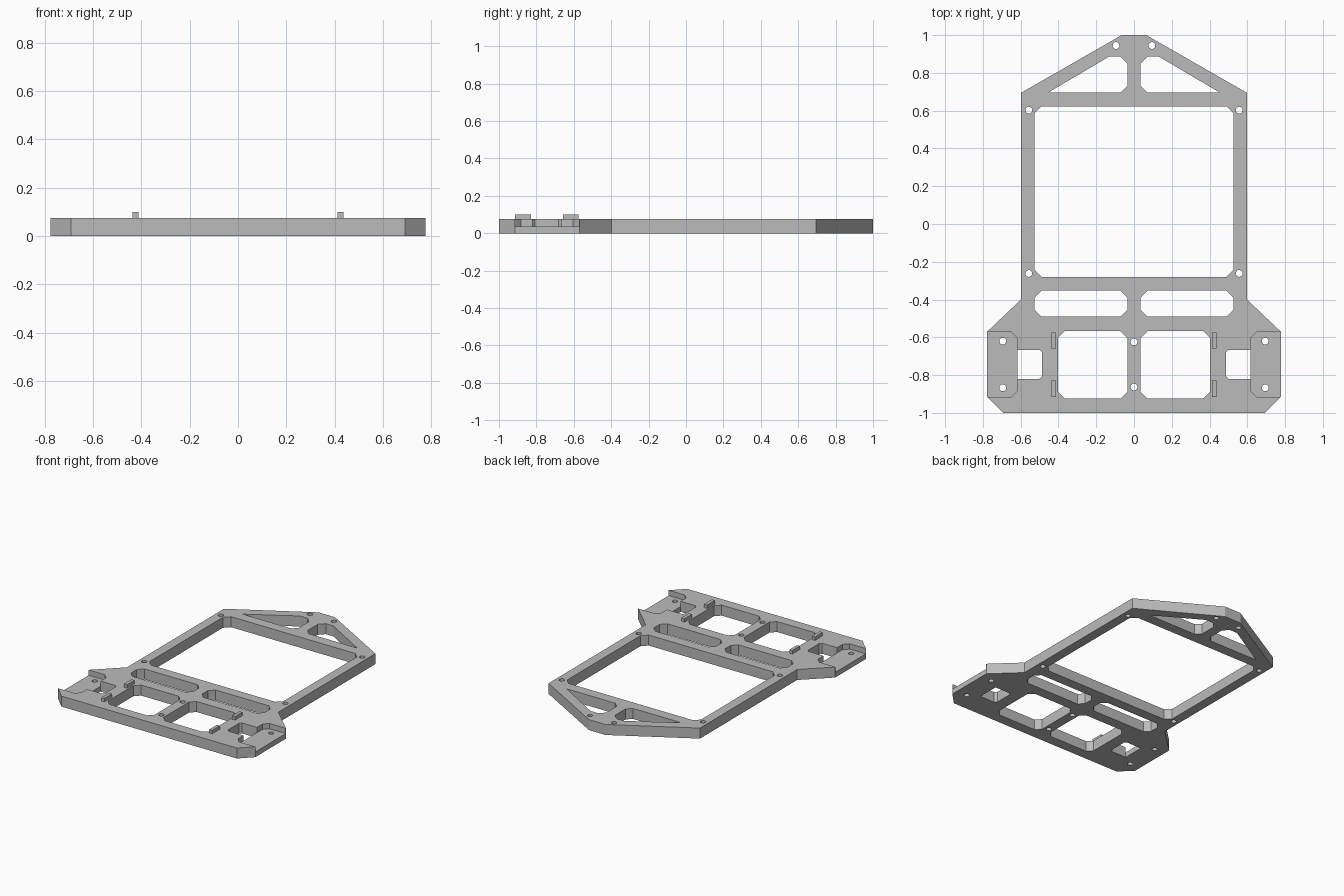
import bpy, bmesh, math

cube = bpy.data.objects.get("Cube")
if cube:
    bpy.data.objects.remove(cube, do_unlink=True)

TOP = 0.075       # plate thickness
FLOOR = 0.037     # pocket floor height

grey = bpy.data.materials.new("plain grey")
grey.use_nodes = True
colour = (0.5, 0.5, 0.5, 1)
grey.diffuse_color = colour
grey.node_tree.nodes["Principled BSDF"].inputs["Base Color"].default_value = colour


def prism(bm, points, z0, z1):
    """Extrude an outline straight up from z0 to z1."""
    low = [bm.verts.new((x, y, z0)) for x, y in points]
    high = [bm.verts.new((x, y, z1)) for x, y in points]
    bm.faces.new(low)
    bm.faces.new(high)
    for i in range(len(low)):
        j = (i + 1) % len(low)
        bm.faces.new((low[i], low[j], high[j], high[i]))


def pair(bm, points, z0, z1):
    """Add a prism and its mirror image across x = 0."""
    prism(bm, points, z0, z1)
    prism(bm, [(-x, y) for x, y in points], z0, z1)


def chamfered(x0, x1, y0, y1, c):
    return [(x0 + c, y0), (x1 - c, y0), (x1, y0 + c), (x1, y1 - c),
            (x1 - c, y1), (x0 + c, y1), (x0, y1 - c), (x0, y0 + c)]


def rectangle(x0, x1, y0, y1):
    return [(x0, y0), (x1, y0), (x1, y1), (x0, y1)]


def circle(x, y, r, n=24):
    turn = 2 * math.pi / n
    return [(x + r * math.cos(i * turn), y + r * math.sin(i * turn)) for i in range(n)]


def finish(bm, name):
    bmesh.ops.recalc_face_normals(bm, faces=bm.faces)
    mesh = bpy.data.meshes.new(name)
    bm.to_mesh(mesh)
    bm.free()
    mesh.materials.append(grey)
    obj = bpy.data.objects.new(name, mesh)
    bpy.context.collection.objects.link(obj)
    return obj


# Base plate outline
half = [(0.065, 1), (0.597, 0.695), (0.597, -0.398),
        (0.777, -0.57), (0.777, -0.915), (0.692, -1)]
bm = bmesh.new()
prism(bm, half + [(-x, y) for x, y in reversed(half)], 0, TOP)
plate = finish(bm, "base_plate")

# Openings through the whole plate
bm = bmesh.new()
through = (-0.1, 0.2)
prism(bm, chamfered(-0.528, 0.528, -0.28, 0.622, 0.038), *through)
pair(bm, chamfered(0.035, 0.526, -0.49, -0.353, 0.036), *through)
pair(bm, chamfered(0.035, 0.402, -0.925, -0.567, 0.036), *through)
pair(bm, [(0.072, 0.886), (0.035, 0.848), (0.035, 0.732), (0.07, 0.697),
          (0.452, 0.697), (0.132, 0.886)], *through)
pair(bm, [(0.617, -0.82), (0.617, -0.667), (0.5, -0.667),
          (0.486, -0.681), (0.486, -0.806), (0.5, -0.82)], *through)

# Screw holes
for x, y in [(0.095, 0.945), (0.557, 0.603), (0.557, -0.262),
             (0.695, -0.62), (0.695, -0.867)]:
    pair(bm, circle(x, y, 0.018), *through)
for y in (-0.624, -0.863):
    prism(bm, circle(0, y, 0.018), *through)
openings = finish(bm, "opening_cutter")

# Sunken side pockets, open at the outer edges
bm = bmesh.new()
pair(bm, [(0.9, -0.915), (0.65, -0.915), (0.617, -0.882),
          (0.617, -0.605), (0.65, -0.572), (0.9, -0.572)], FLOOR, 0.2)
pockets = finish(bm, "pocket_cutter")

# Cut the plate and discard the cutters
for cutter in (openings, pockets):
    cutter.hide_render = True
    mod = plate.modifiers.new(cutter.name, "BOOLEAN")
    mod.operation = "DIFFERENCE"
    mod.solver = "EXACT"
    mod.object = cutter
bpy.context.view_layer.update()
graph = bpy.context.evaluated_depsgraph_get()
cut_mesh = bpy.data.meshes.new_from_object(plate.evaluated_get(graph))
plate.modifiers.clear()
plate.data = cut_mesh
for cutter in (openings, pockets):
    bpy.data.objects.remove(cutter, do_unlink=True)

# Raised locating tabs
for name, y0, y1 in (("front_tabs", -0.915, -0.828), ("rear_tabs", -0.658, -0.575)):
    bm = bmesh.new()
    pair(bm, rectangle(0.413, 0.437, y0, y1), TOP - 0.01, 0.1)
    finish(bm, name)
